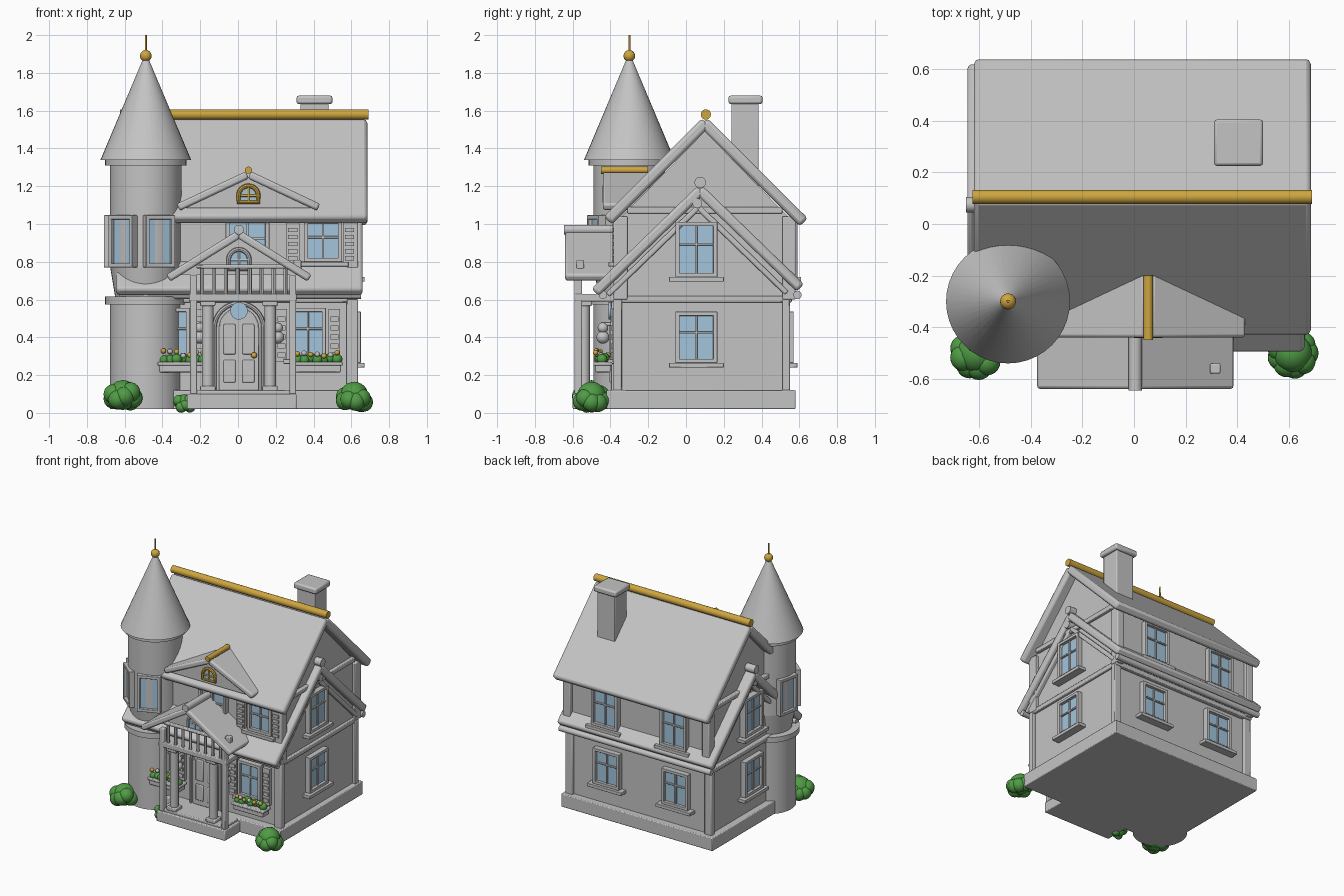
import bpy, bmesh, math, random
from mathutils import Matrix, Vector

if "Cube" in bpy.data.objects:
    bpy.data.objects.remove(bpy.data.objects["Cube"], do_unlink=True)
random.seed(4)


def material(name, colour):
    mat = bpy.data.materials.new(name)
    mat.use_nodes = True
    mat.diffuse_color = (*colour, 1)
    mat.node_tree.nodes["Principled BSDF"].inputs["Base Color"].default_value = (*colour, 1)
    return mat


GREY = material("plain grey", (0.55, 0.55, 0.55))
GOLD = material("gold", (0.62, 0.38, 0.05))
GREEN = material("leaf green", (0.08, 0.33, 0.06))
GLASS = material("window blue", (0.37, 0.56, 0.72))
parts = []


def finish(name, bm, mats=(GREY,), bevel=0.0):
    bmesh.ops.recalc_face_normals(bm, faces=bm.faces[:])
    mesh = bpy.data.meshes.new(name)
    bm.to_mesh(mesh)
    bm.free()
    for mat in mats:
        mesh.materials.append(mat)
    obj = bpy.data.objects.new(name, mesh)
    bpy.context.collection.objects.link(obj)
    parts.append(obj)
    if bevel:
        mod = obj.modifiers.new("Rounded edges", 'BEVEL')
        mod.width, mod.segments, mod.limit_method = bevel, 2, 'ANGLE'
    return obj


def add_box(bm, x, y, z, slot=0):
    """Each of x, y, z is a (low, high) pair."""
    centre = Vector([(a + b) / 2 for a, b in (x, y, z)])
    size = [b - a for a, b in (x, y, z)]
    made = bmesh.ops.create_cube(bm, size=1, matrix=Matrix.Translation(centre) @ Matrix.Diagonal((*size, 1)))
    for face in {f for v in made["verts"] for f in v.link_faces}:
        face.material_index = slot


def box(name, x, y, z, mat=GREY, bevel=0.006):
    bm = bmesh.new()
    add_box(bm, x, y, z)
    return finish(name, bm, (mat,), bevel)


def prism(name, profile, axis, span, mat=GREY, bevel=0.0):
    """Extrude a (side, height) profile along the x or y axis."""
    bm = bmesh.new()
    at = lambda u, z: (span[0], u, z) if axis == "x" else (u, span[0], z)
    face = bm.faces.new([bm.verts.new(at(u, z)) for u, z in profile])
    top = bmesh.ops.extrude_face_region(bm, geom=[face])["geom"]
    shift = span[1] - span[0]
    bmesh.ops.translate(bm, verts=[v for v in top if isinstance(v, bmesh.types.BMVert)],
                        vec=(shift, 0, 0) if axis == "x" else (0, shift, 0))
    return finish(name, bm, (mat,), bevel)


def rod(name, start, end, r1, r2=None, mat=GREY, sides=20):
    a, b = Vector(start), Vector(end)
    turn = (b - a).to_track_quat('Z', 'Y').to_matrix().to_4x4()
    bm = bmesh.new()
    bmesh.ops.create_cone(bm, cap_ends=True, segments=sides, radius1=r1, radius2=r1 if r2 is None else r2,
                          depth=(b - a).length, matrix=Matrix.Translation((a + b) / 2) @ turn)
    return finish(name, bm, (mat,))


def balls(name, spots, mat):
    """spots: (position, radius) pairs."""
    bm = bmesh.new()
    for pos, r in spots:
        bmesh.ops.create_icosphere(bm, subdivisions=3, radius=r, matrix=Matrix.Translation(pos))
    return finish(name, bm, (mat,))


def gable_roof(name, axis, centre, apex, slope, halves, span, thick):
    length = math.hypot(1, slope)
    for side, half in zip((-1, 1), halves):
        top = [(centre + side * w, apex - w * slope) for w in (0.015, half)]
        drop = [(u - side * slope / length * thick, z - thick / length) for u, z in reversed(top)]
        prism(name, top + drop, axis, span, bevel=thick * 0.3)


def window(name, x, y, z, w, h, yaw=0, sill=True, bars=True):
    """Framed window facing the front, then turned about z by yaw degrees."""
    bm = bmesh.new()
    a, b, t = w / 2, h / 2, 0.022
    add_box(bm, (-a, a), (-0.008, 0.02), (-b, b), 1)
    for s in (-1, 1):
        add_box(bm, (s * a - t / 2, s * a + t / 2), (-0.03, 0.02), (-b - t / 2, b + t / 2))
        add_box(bm, (-a, a), (-0.03, 0.02), (s * b - t / 2, s * b + t / 2))
    if bars:
        add_box(bm, (-0.006, 0.006), (-0.018, 0), (-b, b))
        add_box(bm, (-a, a), (-0.018, 0), (b * 0.2 - 0.006, b * 0.2 + 0.006))
    if sill:
        add_box(bm, (-a - 0.045, a + 0.045), (-0.05, 0.02), (-b - 0.035, -b - 0.01))
    obj = finish(name, bm, (GREY, GLASS), 0.003)
    obj.matrix_world = Matrix.Translation((x, y, z)) @ Matrix.Rotation(math.radians(yaw), 4, 'Z')


def arch(x, z, r, leg, steps=16):
    turn = [math.pi * i / steps for i in range(steps + 1)]
    return [(x + r, z - leg)] + [(x + r * math.cos(t), z + r * math.sin(t)) for t in turn] + [(x - r, z - leg)]


def trim(name, pts, y, r, mat, cyclic=True):
    curve = bpy.data.curves.new(name, 'CURVE')
    curve.dimensions, curve.bevel_depth, curve.bevel_resolution = '3D', r, 2
    spline = curve.splines.new('POLY')
    spline.points.add(len(pts) - 1)
    for p, (u, z) in zip(spline.points, pts):
        p.co = (u, y, z, 1)
    spline.use_cyclic_u = cyclic
    curve.materials.append(mat)
    obj = bpy.data.objects.new(name, curve)
    bpy.context.collection.objects.link(obj)
    bpy.ops.object.select_all(action='DESELECT')
    obj.select_set(True)
    bpy.context.view_layer.objects.active = obj
    bpy.ops.object.convert(target='MESH')
    parts.append(bpy.context.view_layer.objects.active)


def arch_window(name, x, y, z, r, leg, mat):
    prism(name + "_glass", arch(x, z, r, leg), "y", (y, y + 0.02), GLASS)
    trim(name + "_frame", arch(x, z, r, leg), y, 0.012, mat)
    rod(name + "_upright", (x, y, z - leg), (x, y, z + r), 0.006, mat=mat)
    rod(name + "_crossbar", (x - r, y, z), (x + r, y, z), 0.006, mat=mat)


# House body
box("plinth", (-0.63, 0.65), (-0.42, 0.58), (0.02, 0.12))
box("lower_walls", (-0.58, 0.61), (-0.36, 0.53), (0.1, 0.62))
prism("upper_walls", [(-0.35, 0.6), (0.55, 0.6), (0.55, 1.03), (0.1, 1.49), (-0.35, 1.03)], "x", (-0.57, 0.61))
box("floor_band", (-0.6, 0.63), (-0.38, 0.56), (0.585, 0.62))
for x0, x1 in ((-0.6, -0.54), (0.575, 0.635)):
    for y0, y1 in ((-0.385, -0.31), (0.51, 0.58)):
        box("upper_corner_post", (x0, x1), (y0, y1), (0.6, 1.04))
        box("lower_corner_post", (x0, x1), (y0, y1 - 0.03), (0.1, 0.6))
    box("gable_beam", (x0, x1), (-0.31, 0.51), (1.055, 1.09))

# Main roof, skirt roof and chimney
gable_roof("main_roof", "x", 0.1, 1.575, 1, (0.535, 0.545), (-0.62, 0.685), 0.06)
rod("main_ridge", (-0.625, 0.105, 1.58), (0.69, 0.105, 1.58), 0.027, mat=GOLD)
gable_roof("skirt_roof", "x", 0.075, 1.215, 0.97, (0.575, 0.55), (-0.645, 0.66), 0.055)
gable_roof("barge_boards", "x", 0.065, 1.11, 0.97, (0.49, 0.48), (-0.61, 0.64), 0.03)
rod("skirt_ridge", (-0.65, 0.075, 1.22), (0.665, 0.075, 1.22), 0.03)
rod("barge_peak", (-0.63, 0.06, 1.11), (0.66, 0.06, 1.11), 0.026)
for y in (-0.44, 0.59):
    rod("eave_gutter", (-0.63, y, 0.625), (0.65, y, 0.625), 0.022)
box("chimney", (0.33, 0.48), (0.24, 0.385), (1.2, 1.64))
box("chimney_cap", (0.31, 0.5), (0.225, 0.405), (1.635, 1.68), bevel=0.012)

# Round tower
TX, TY = -0.488, -0.3
for name, low, high, r1, r2 in (
        ("tower_lower", 0.02, 0.6, 0.19, 0.19), ("tower_ring", 0.575, 0.615, 0.215, 0.215),
        ("tower_corbel", 0.6, 0.78, 0.16, 0.19), ("tower_upper", 0.77, 1.32, 0.19, 0.19),
        ("tower_cornice", 1.31, 1.345, 0.215, 0.215), ("tower_cone", 1.34, 1.89, 0.24, 0.008),
        ("tower_spike", 1.88, 2.0, 0.006, 0.005)):
    rod(name, (TX, TY, low), (TX, TY, high), r1, r2, GOLD if "spike" in name else GREY, 40)
balls("tower_finial", [((TX, TY, 1.89), 0.031)], GOLD)
for yaw in (-102, -40, 22):
    t = math.radians(yaw)
    window("tower_window", TX + 0.18 * math.sin(t), TY - 0.18 * math.cos(t), 0.908, 0.145, 0.255, yaw, False, False)

# Windows on the side and back walls
for z, h in ((0.4, 0.25), (0.865, 0.27)):
    window("left_side_window", 0.62, 0.055, z, 0.2, h, 90)
    window("right_side_window", -0.59, 0.055, z, 0.2, h, -90)
    for x in (-0.3, 0.28):
        window("back_window", x, 0.54 if z < 0.5 else 0.56, z, 0.2, h, 180)


# Front windows with shutters and flower boxes
def shutter(x, y, z, h, w=0.06):
    bm = bmesh.new()
    add_box(bm, (x - w / 2, x + w / 2), (y, y + 0.025), (z - h / 2, z + h / 2))
    for i in range(5):
        low = z - h * 0.42 + i * h * 0.17
        add_box(bm, (x - w * 0.35, x + w * 0.35), (y - 0.008, y), (low, low + h * 0.1))
    finish("shutter", bm)


for x in (-0.35, 0.37):
    window("front_lower_window", x, -0.37, 0.42, 0.17, 0.25)
    for side in (-1, 1):
        shutter(x + side * 0.14, -0.39, 0.41, 0.28)
    c = x + (0.05 if x > 0 else 0.06)
    half = 0.125
    box("flower_box", (c - half, c + half), (-0.48, -0.4), (0.215, 0.26))
    box("flower_box_rim", (c - half - 0.01, c + half + 0.01), (-0.49, -0.39), (0.25, 0.27))
    spots = [c - half + 0.02 + i * half * 0.28 for i in range(7)]
    jitter = lambda: random.uniform(-0.015, 0.015)
    balls("flower_leaves", [((s, -0.445 + jitter(), 0.285 + jitter() / 2), 0.028) for s in spots], GREEN)
    for mat, picks in ((GOLD, spots[::2]), (GREY, spots[1::2])):
        balls("flowers", [((s, -0.465 + jitter(), 0.315 + jitter()), 0.014) for s in picks], mat)
window("front_upper_window", 0.45, -0.36, 0.91, 0.18, 0.2)
window("front_middle_window", 0.05, -0.36, 0.9, 0.21, 0.23)
for x in (0.29, 0.59):
    shutter(x, -0.385, 0.9, 0.22, 0.07)

# Dormer with golden arched window
gable_roof("dormer_roof", "y", 0.055, 1.285, 0.47, (0.38, 0.38), (-0.44, -0.19), 0.04)
prism("dormer_wall", [(-0.28, 1.085), (0.39, 1.085), (0.055, 1.25)], "y", (-0.42, -0.2))
rod("dormer_ridge", (0.055, -0.45, 1.285), (0.055, -0.2, 1.285), 0.019, mat=GOLD)
arch_window("dormer_window", 0.055, -0.43, 1.15, 0.052, 0.035, GOLD)

# Porch
box("porch_floor", (-0.27, 0.31), (-0.6, -0.36), (0.02, 0.1))
box("porch_step", (-0.25, 0.29), (-0.58, -0.36), (0.095, 0.12))
box("porch_deck", (-0.26, 0.31), (-0.59, -0.36), (0.59, 0.63))
for post_x, column_x in ((-0.235, -0.16), (0.29, 0.17)):
    box("porch_post", (post_x - 0.018, post_x + 0.018), (-0.59, -0.55), (0.1, 0.73))
    rod("porch_column", (column_x, -0.54, 0.1), (column_x, -0.54, 0.6), 0.031)
    for low in (0.115, 0.565):
        box("column_block", (column_x - 0.04, column_x + 0.04), (-0.58, -0.5), (low, low + 0.028))
for i in range(8):
    x = -0.19 + i * 0.063
    rod("baluster", (x, -0.57, 0.62), (x, -0.57, 0.78), 0.011, sides=12)
box("balcony_rail", (-0.22, 0.28), (-0.585, -0.555), (0.765, 0.785))
gable_roof("porch_roof", "y", 0.005, 0.97, 0.62, (0.385, 0.385), (-0.64, -0.34), 0.042)
rod("porch_ridge", (0.005, -0.645, 0.97), (0.005, -0.35, 0.97), 0.026)
prism("porch_gable", [(-0.32, 0.73), (0.33, 0.73), (0.005, 0.93)], "y", (-0.52, -0.36))
arch_window("porch_gable_window", 0.005, -0.53, 0.81, 0.055, 0.05, GREY)
box("roof_vent", (0.295, 0.335), (-0.58, -0.54), (0.76, 0.81))

# Front door and lanterns
prism("door_surround", arch(0.005, 0.45, 0.135, 0.35), "y", (-0.385, -0.35))
trim("door_frame", arch(0.005, 0.45, 0.13, 0.34), -0.385, 0.012, GREY, False)
prism("door", arch(0.005, 0.45, 0.105, 0.33), "y", (-0.395, -0.36), bevel=0.004)
rod("door_light", (0.005, -0.41, 0.54), (0.005, -0.37, 0.54), 0.046, mat=GLASS, sides=28)
for x in (-0.045, 0.055):
    for z, h in ((0.22, 0.12), (0.39, 0.16)):
        box("door_panel", (x - 0.032, x + 0.032), (-0.405, -0.39), (z - h / 2, z + h / 2))
balls("door_knob", [((0.085, -0.415, 0.305), 0.016)], GOLD)
for x in (-0.2, 0.21):
    balls("lantern", [((x, -0.44, z), r) for z, r in ((0.45, 0.028), (0.4, 0.034))], GREY)
    rod("lantern_bracket", (x, -0.36, 0.47), (x, -0.45, 0.47), 0.01)

# Bushes
for x, y, r in ((-0.61, -0.5, 0.105), (0.615, -0.5, 0.1), (-0.285, -0.5, 0.06)):
    lumps = [((x, y, r * 0.9), r * 0.75)]
    for i in range(9):
        t = i * math.tau / 9
        lumps.append(((x + r * 0.5 * math.cos(t), y + r * 0.5 * math.sin(t),
                       r * random.uniform(0.5, 1.1)), r * 0.5))
    balls("bush", lumps, GREEN)

# Smooth shading on round parts, sharp edges kept
bpy.ops.object.select_all(action='DESELECT')
for obj in parts:
    obj.select_set(True)
bpy.context.view_layer.objects.active = parts[0]
bpy.ops.object.shade_smooth_by_angle()
